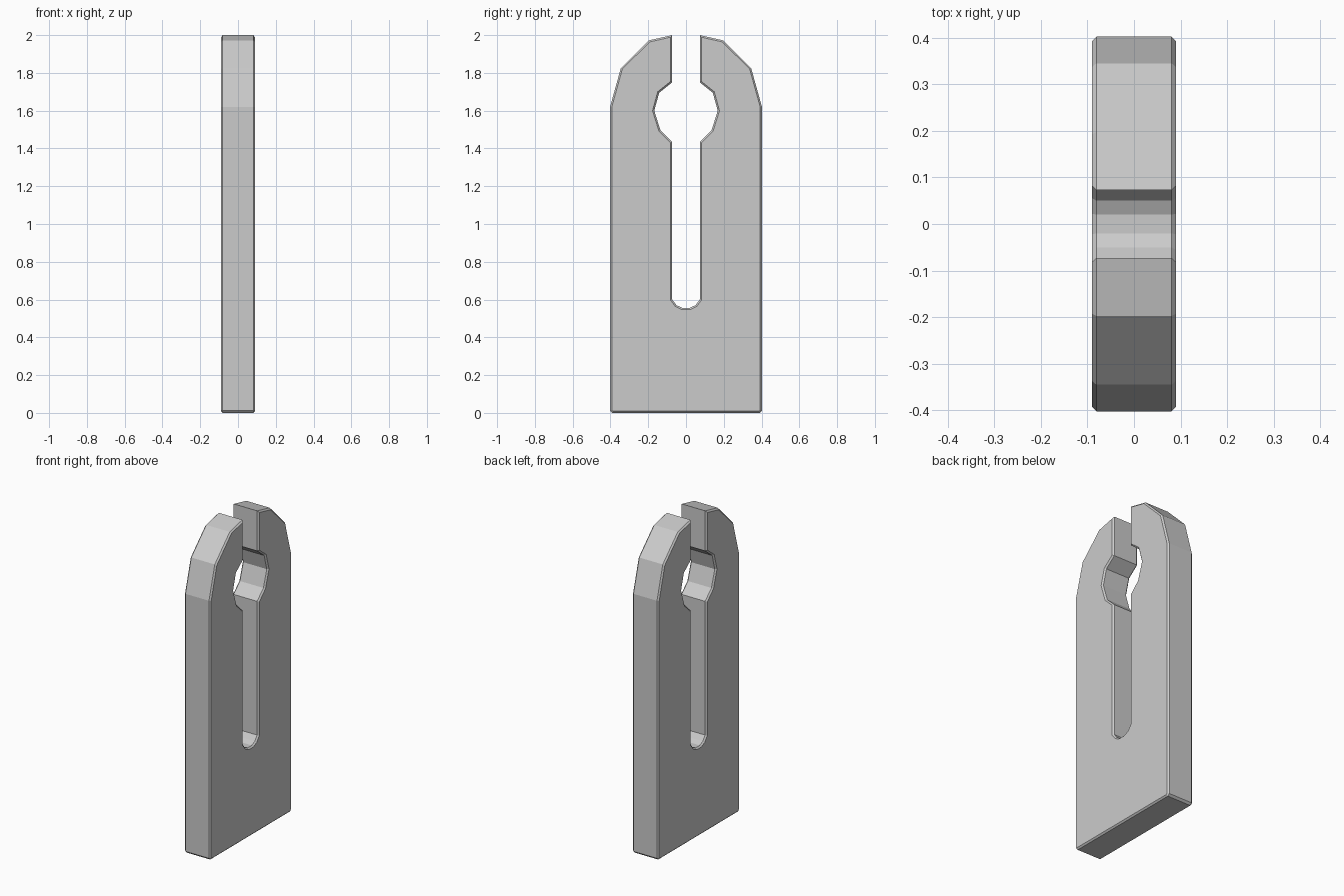
import bpy, bmesh

if "Cube" in bpy.data.objects:
    bpy.data.objects.remove(bpy.data.objects["Cube"])

HALF_T = 0.09   # half thickness along x

# Right half of the outline (y, z): foot, shoulder, prong tip, round hole, slot
half = [(0.39, 0.0), (0.402, 0.012), (0.402, 1.62), (0.345, 1.825), (0.197, 1.972), (0.073, 2.0),
        (0.073, 1.75), (0.142, 1.695), (0.168, 1.6), (0.135, 1.495), (0.073, 1.435),
        (0.073, 0.6), (0.05, 0.57), (0.02, 0.556)]
outline = half + [(-y, z) for y, z in reversed(half)]

# Slotted plate: extrude the outline through the thickness
bm = bmesh.new()
face = bm.faces.new([bm.verts.new((-HALF_T, y, z)) for y, z in outline])
ext = bmesh.ops.extrude_face_region(bm, geom=[face])
bmesh.ops.translate(bm, vec=(2 * HALF_T, 0, 0),
                    verts=[v for v in ext["geom"] if isinstance(v, bmesh.types.BMVert)])
bmesh.ops.recalc_face_normals(bm, faces=bm.faces[:])

# Small chamfer around both broad faces
rim = [e for e in bm.edges if abs(e.verts[0].co.x - e.verts[1].co.x) < 1e-5]
bmesh.ops.bevel(bm, geom=rim, offset=0.009, segments=1, affect='EDGES', clamp_overlap=True)
bmesh.ops.recalc_face_normals(bm, faces=bm.faces[:])
bmesh.ops.triangulate(bm, faces=[f for f in bm.faces if len(f.verts) > 4])

mesh = bpy.data.meshes.new("slotted_plate")
bm.to_mesh(mesh)
bm.free()
plate = bpy.data.objects.new("slotted_plate", mesh)
bpy.context.collection.objects.link(plate)
